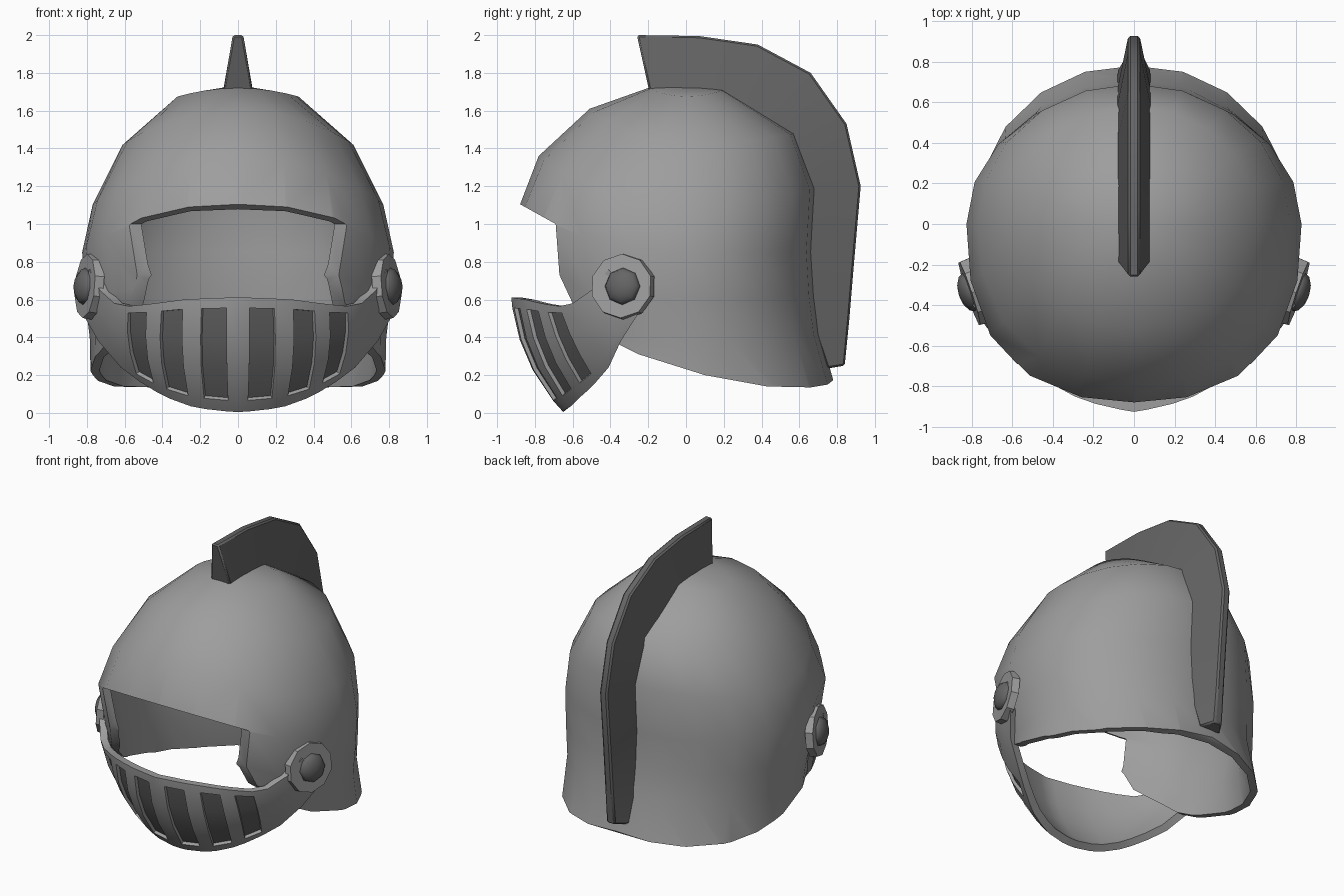
import bpy, bmesh, math
from mathutils import Vector

if "Cube" in bpy.data.objects:
    bpy.data.objects.remove(bpy.data.objects["Cube"])


def material(name, v):
    m = bpy.data.materials.new(name)
    m.diffuse_color = (v, v, v, 1)
    m.use_nodes = True
    m.node_tree.nodes["Principled BSDF"].inputs["Base Color"].default_value = m.diffuse_color
    return m


steel = material("steel grey", 0.34)
dark = material("dark grey", 0.13)


def finish(name, bm, mats, angle=40):
    bmesh.ops.recalc_face_normals(bm, faces=bm.faces[:])
    me = bpy.data.meshes.new(name)
    bm.to_mesh(me)
    bm.free()
    ob = bpy.data.objects.new(name, me)
    bpy.context.collection.objects.link(ob)
    for m in mats:
        me.materials.append(m)
    smooth(ob, angle)
    return ob


def activate(ob):
    bpy.ops.object.select_all(action='DESELECT')
    ob.select_set(True)
    bpy.context.view_layer.objects.active = ob


def smooth(ob, angle):
    activate(ob)
    bpy.ops.object.shade_smooth_by_angle(angle=math.radians(angle))


# Skull shell: tilted superellipse rings
# (half width, side y, side z, front y, front z, back y, back z, front power)
RINGS = [(.32, 0, 1.675, -.20, 1.72, .20, 1.71, 2.0),
         (.61, 0, 1.42, -.51, 1.61, .58, 1.48, 2.1),
         (.77, 0, 1.10, -.78, 1.36, .69, 1.19, 2.25),
         (.825, 0, .85, -.88, 1.10, .67, .85, 2.45),
         (.81, 0, .60, -.82, .70, .685, .62, 2.3),
         (.785, 0, .40, -.77, .40, .71, .42, 2.2),
         (.778, .05, .10, -.70, .10, .80, .10, 2.2)]
N = 20
bm = bmesh.new()
apex = bm.verts.new((0, 0, 1.735))
prev = None
for a, yc, zs, yf, zf, yb, zb, pf in RINGS:
    ring = []
    for k in range(N):
        sn, cs = math.sin(2 * math.pi * k / N), math.cos(2 * math.pi * k / N)
        p, ye, ze = (pf, yf, zf) if cs > 0 else (2.0, yb, zb)
        q = (abs(sn) ** p + abs(cs) ** p) ** (-1 / p)
        ring.append(bm.verts.new((a * q * sn, yc + (ye - yc) * q * abs(cs),
                                  zs + (ze - zs) * cs * cs)))
    for k in range(N):
        q = (k + 1) % N
        if prev:
            bm.faces.new((prev[k], ring[k], ring[q], prev[q]))
        else:
            bm.faces.new((apex, ring[k], ring[q]))
    prev = ring
shell = finish("helmet_shell", bm, [steel])

# Side outline that trims the face opening and the lower rim
OUTLINE = [(-1, 1.172), (-.69, 1.0), (-.67, .73), (-.60, .58), (-.35, .36), (-.25, .31),
           (.10, .20), (.43, .14), (.66, .135), (.75, .15), (.80, .19), (1, .20), (1, 1.9), (-1, 1.9)]
bm = bmesh.new()
sides = [[bm.verts.new((x, y, z)) for y, z in OUTLINE] for x in (-1.2, 1.2)]
for s in sides:
    bm.faces.new(s)
for k in range(len(OUTLINE)):
    q = (k + 1) % len(OUTLINE)
    bm.faces.new((sides[0][k], sides[0][q], sides[1][q], sides[1][k]))
cutter = finish("trim_cutter", bm, [steel])
cutter.hide_render = True

activate(shell)
mod = shell.modifiers.new("thickness", 'SOLIDIFY')
mod.thickness, mod.offset = 0.047, -1
bpy.ops.object.modifier_apply(modifier=mod.name)
mod = shell.modifiers.new("trim", 'BOOLEAN')
mod.operation, mod.solver, mod.object = 'INTERSECT', 'EXACT', cutter
bpy.ops.object.modifier_apply(modifier=mod.name)
bpy.data.objects.remove(cutter)
smooth(shell, 45)

# Crest: fin tapering from a wide root to a thin outer edge
OUTER = [(-.26, 2.0), (.07, 1.995), (.38, 1.95), (.66, 1.80), (.85, 1.53),
         (.925, 1.20), (.89, .80), (.865, .50), (.84, .25)]
INNER = [(-.185, 1.66), (.05, 1.67), (.20, 1.65), (.40, 1.54), (.57, 1.42),
         (.65, 1.18), (.63, .85), (.66, .50), (.75, .235)]
bm = bmesh.new()
secs = [[bm.verts.new(p) for p in ((-.085, *i), (-.028, *o), (.028, *o), (.085, *i))]
        for o, i in zip(OUTER, INNER)]
for s, t in zip(secs, secs[1:]):
    for k in range(4):
        q = (k + 1) % 4
        bm.faces.new((s[k], s[q], t[q], t[k]))
bm.faces.new(secs[0])
bm.faces.new(secs[-1])
crest = finish("crest", bm, [dark], 35)
bevel = crest.modifiers.new("soft edges", 'BEVEL')
bevel.width, bevel.segments, bevel.limit_method = .01, 1, 'ANGLE'
bevel.angle_limit = math.radians(50)

# Visor: curved plate between a top and a bottom edge, given for the +x half
TOP = [(0, -.925, .61), (.06, -.915, .61), (.19, -.885, .605), (.29, -.85, .60),
       (.40, -.79, .585), (.48, -.74, .575), (.58, -.67, .565), (.655, -.60, .58),
       (.732, -.50, .65), (.79, -.41, .76)]
BOTTOM = [(0, -.65, .005), (.05, -.65, .007), (.17, -.635, .02), (.25, -.61, .035),
          (.36, -.57, .075), (.43, -.53, .11), (.52, -.475, .165), (.62, -.41, .24),
          (.74, -.345, .38), (.825, -.25, .53)]
ROWS = [0, .09, .35, .6, .88, 1]
n = len(TOP) - 1
bm = bmesh.new()
outer, inner = [], []
for c in range(-n, n + 1):
    i, s = abs(c), (1 if c >= 0 else -1)
    t, b = Vector(TOP[i]), Vector(BOTTOM[i])
    oc, ic = [], []
    for v in ROWS:
        p = t.lerp(b, v)
        d = Vector((p.x, p.y + .2 + .12 * i / n, -.35 * v)).normalized()
        p = p + d * (.058 * 4 * v * (1 - v) * (1 - (i / n) ** 2))
        e = p - d * .05
        oc.append(bm.verts.new((s * p.x, p.y, p.z)))
        ic.append(bm.verts.new((s * e.x, e.y, e.z)))
    outer.append(oc)
    inner.append(ic)
slots = []
last = len(ROWS) - 1
for c in range(2 * n):
    i = c - n if c >= n else n - 1 - c
    for j in range(last):
        f = bm.faces.new((outer[c][j], outer[c + 1][j], outer[c + 1][j + 1], outer[c][j + 1]))
        if i in (1, 3, 5) and 0 < j < last - 1:
            slots.append(f)
        bm.faces.new((inner[c][j], inner[c + 1][j], inner[c + 1][j + 1], inner[c][j + 1]))
    for j in (0, last):
        bm.faces.new((outer[c][j], outer[c + 1][j], inner[c + 1][j], inner[c][j]))
for c in (0, 2 * n):
    for j in range(last):
        bm.faces.new((outer[c][j], outer[c][j + 1], inner[c][j + 1], inner[c][j]))
bmesh.ops.recalc_face_normals(bm, faces=bm.faces[:])
# Recessed dark slots
bmesh.ops.inset_region(bm, faces=slots, thickness=.004, depth=-.02, use_even_offset=True)
for f in slots:
    f.material_index = 1
finish("visor", bm, [steel, dark], 40)

# Hinge plates and domed bolts on both sides
for s, side in ((1, "right"), (-1, "left")):
    tilt = Vector((s, -.33, .08)).to_track_quat('Z', 'Y').to_euler()
    bm = bmesh.new()
    bmesh.ops.create_cone(bm, cap_ends=True, segments=10, radius1=.175, radius2=.17, depth=.05)
    plate = finish("hinge_plate_" + side, bm, [steel], 30)
    bm = bmesh.new()
    bmesh.ops.create_uvsphere(bm, u_segments=8, v_segments=6, radius=.1)
    bolt = finish("hinge_bolt_" + side, bm, [dark], 70)
    bolt.scale = (1, 1, .55)
    for ob, x in ((plate, .787), (bolt, .81)):
        ob.location = (s * x, -.335, .67)
        ob.rotation_euler = tilt
